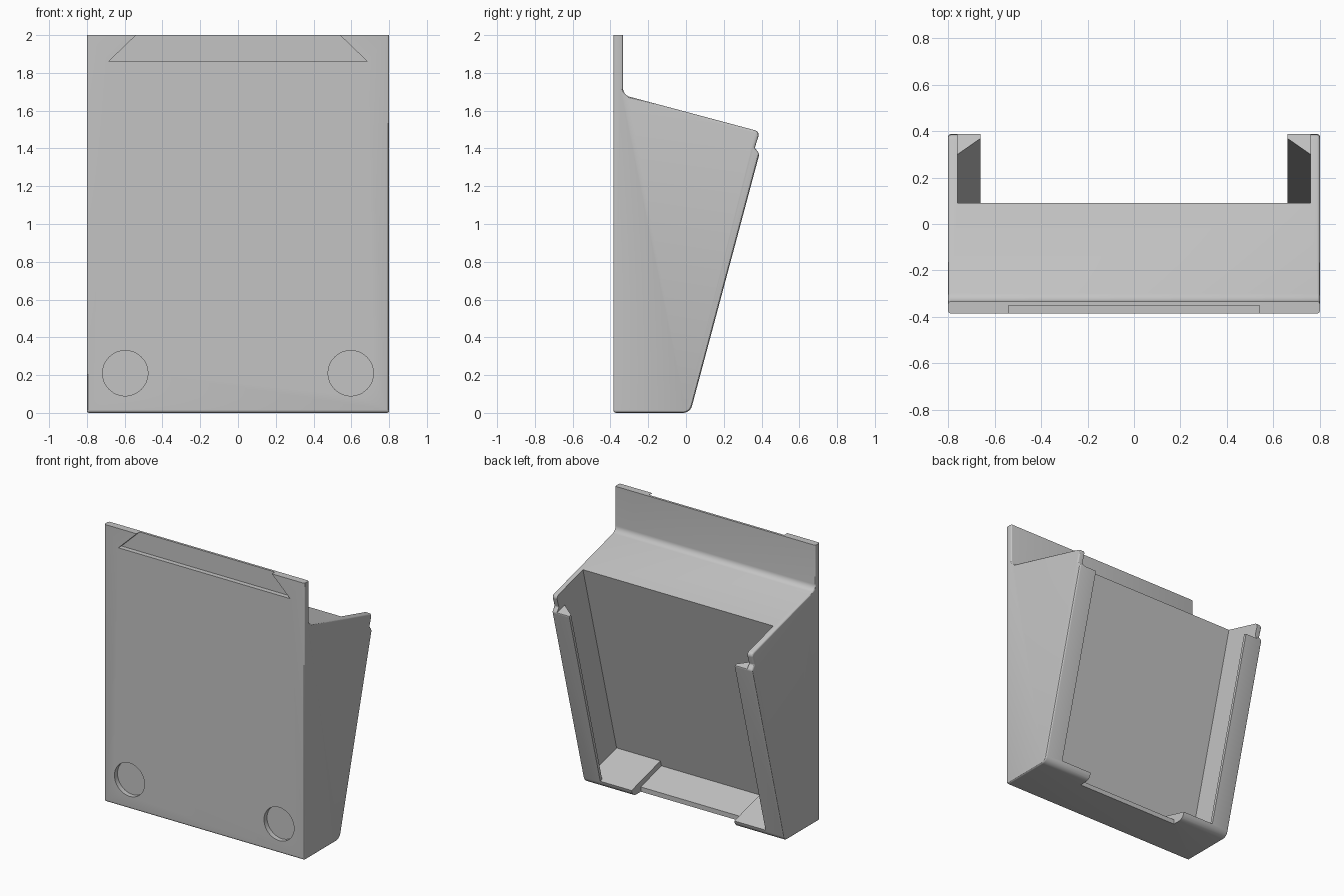
import bpy, bmesh, math
from mathutils import Vector

if "Cube" in bpy.data.objects:
    bpy.data.objects.remove(bpy.data.objects["Cube"])

TILT = math.radians(15)
ORIGIN = Vector((0, 0.09, 1.57))                         # top edge of the tilted pocket floor
U = Vector((0, math.sin(TILT), math.cos(TILT)))          # up along the pocket floor
N = Vector((0, math.cos(TILT), -math.sin(TILT)))         # out of the pocket floor

grey = bpy.data.materials.new("plain_grey")
grey.diffuse_color = (0.55, 0.55, 0.55, 1)
grey.use_nodes = True
grey.node_tree.nodes["Principled BSDF"].inputs["Base Color"].default_value = grey.diffuse_color


def tilted(x, u, n):
    return ORIGIN + Vector((x, 0, 0)) + U * u + N * n


def prism(name, points, sweep, bevel=0):
    """Closed solid from an outline swept along a vector, with optional rounded ends."""
    bm = bmesh.new()
    near = [bm.verts.new(p) for p in points]
    far = [bm.verts.new(p + sweep) for p in points]
    caps = [bm.faces.new(near), bm.faces.new(far[::-1])]
    for i in range(len(near)):
        j = (i + 1) % len(near)
        bm.faces.new((near[j], near[i], far[i], far[j]))
    bmesh.ops.recalc_face_normals(bm, faces=bm.faces[:])
    if bevel:
        edges = list({e for f in caps for e in f.edges})
        bmesh.ops.bevel(bm, geom=edges, offset=bevel, segments=3, profile=0.5, affect='EDGES')
    mesh = bpy.data.meshes.new(name)
    bm.to_mesh(mesh)
    bm.free()
    obj = bpy.data.objects.new(name, mesh)
    bpy.context.scene.collection.objects.link(obj)
    return obj


def box(name, x, y, z):
    pts = [(x[0], y[0], z[0]), (x[1], y[0], z[0]), (x[1], y[1], z[0]), (x[0], y[1], z[0])]
    return prism(name, [Vector(p) for p in pts], Vector((0, 0, z[1] - z[0])))


def rounded(corners, steps=6):
    """Round each (y, z, radius) corner of an outline with an arc."""
    out = []
    for i, (y, z, r) in enumerate(corners):
        p = Vector((y, z))
        if r == 0:
            out.append(p)
            continue
        a = (Vector(corners[i - 1][:2]) - p).normalized()
        b = (Vector(corners[(i + 1) % len(corners)][:2]) - p).normalized()
        half = math.acos(a.dot(b)) / 2
        center = p + (a + b).normalized() * (r / math.sin(half))
        start = p + a * (r / math.tan(half)) - center
        end = p + b * (r / math.tan(half)) - center
        for k in range(steps + 1):
            t = k / steps
            out.append(center + (start * (1 - t) + end * t).normalized() * r)
    return out


def volume(mesh):
    bm = bmesh.new()
    bm.from_mesh(mesh)
    v = abs(bm.calc_volume()) if bm.faces else 0
    bm.free()
    return v


def cut(target, cutter):
    """Subtract the cutter, taking the first solver that gives a sound solid."""
    cutter.hide_render = True
    before = volume(target.data)
    for solver, self_cut in (('EXACT', False), ('MANIFOLD', False), ('EXACT', True), ('FLOAT', False)):
        mod = target.modifiers.new("cut", 'BOOLEAN')
        mod.operation = 'DIFFERENCE'
        mod.solver = solver
        mod.use_self = self_cut
        mod.object = cutter
        bpy.context.view_layer.update()
        graph = bpy.context.evaluated_depsgraph_get()
        result = bpy.data.meshes.new_from_object(target.evaluated_get(graph))
        target.modifiers.remove(mod)
        if before * 0.2 < volume(result) < before * 0.99999:
            target.data = result
            break
    bpy.data.objects.remove(cutter, do_unlink=True)


def yz(u, n):
    p = tilted(0, u, n)
    return p.y, p.z


# Outer body: side outline swept across the width
outline = [
    (-0.385, 0, 0.016), (0.022, 0, 0.05),
    (*yz(-0.115, 0.34), 0.02), (*yz(-0.09, 0.308), 0.012),
    (*yz(0, 0.312), 0.025), (-0.333, 1.683, 0.045),
    (-0.333, 2.1, 0), (-0.385, 2.1, 0),
]
holder = prism("wall_holder", [Vector((-0.8, p.x, p.y)) for p in rounded(outline)],
               Vector((1.6, 0, 0)), bevel=0.012)

# Flat top edge of the back plate
cut(holder, box("top_trim", (-1, 1), (-0.6, 0.1), (2.0, 2.3)))

# Pocket with wedge-shaped retaining lips along both sides
half = [(0.76, 0), (0.76, 0.247), (0.66, 0.319), (0.66, 0.6)]
section = half + [(-x, n) for x, n in reversed(half)]
cut(holder, prism("pocket_cut", [tilted(x, -1.484, n) for x, n in section], U * 1.8))

# Open slot above the lips
slot = [(-0.76, 0), (0.76, 0), (0.76, 0.6), (-0.76, 0.6)]
cut(holder, prism("lip_end_cut", [tilted(x, -0.115, n) for x, n in slot], U * 0.5))

# Lowered middle of the bottom shelf, leaving a tab on each side
groove = [(-0.41, 0), (0.41, 0), (0.41, 0.6), (-0.41, 0.6)]
cut(holder, prism("shelf_groove_cut", [tilted(x, -1.525, n) for x, n in groove], U * 0.1))
cut(holder, box("shelf_front_cut", (-0.41, 0.41), (-0.07, 0.3), (-0.1, 0.12)))

# Dovetail recess at the top of the flat face
dovetail = [(-0.685, 1.86), (0.685, 1.86), (0.436, 2.1), (-0.436, 2.1)]
cut(holder, prism("dovetail_cut", [Vector((x, -0.45, z)) for x, z in dovetail], Vector((0, 0.1, 0))))

# Round recesses near the bottom corners
for side in (-1, 1):
    ring = [Vector((side * 0.597 + 0.12 * math.cos(a), -0.45, 0.21 + 0.12 * math.sin(a)))
            for a in (math.tau * k / 48 for k in range(48))]
    cut(holder, prism("round_recess_cut", ring, Vector((0, 0.1, 0))))

holder.data.materials.clear()
holder.data.materials.append(grey)
for poly in holder.data.polygons:
    poly.material_index = 0

bpy.context.view_layer.objects.active = holder
holder.select_set(True)
bpy.ops.object.shade_smooth_by_angle(angle=math.radians(30))
